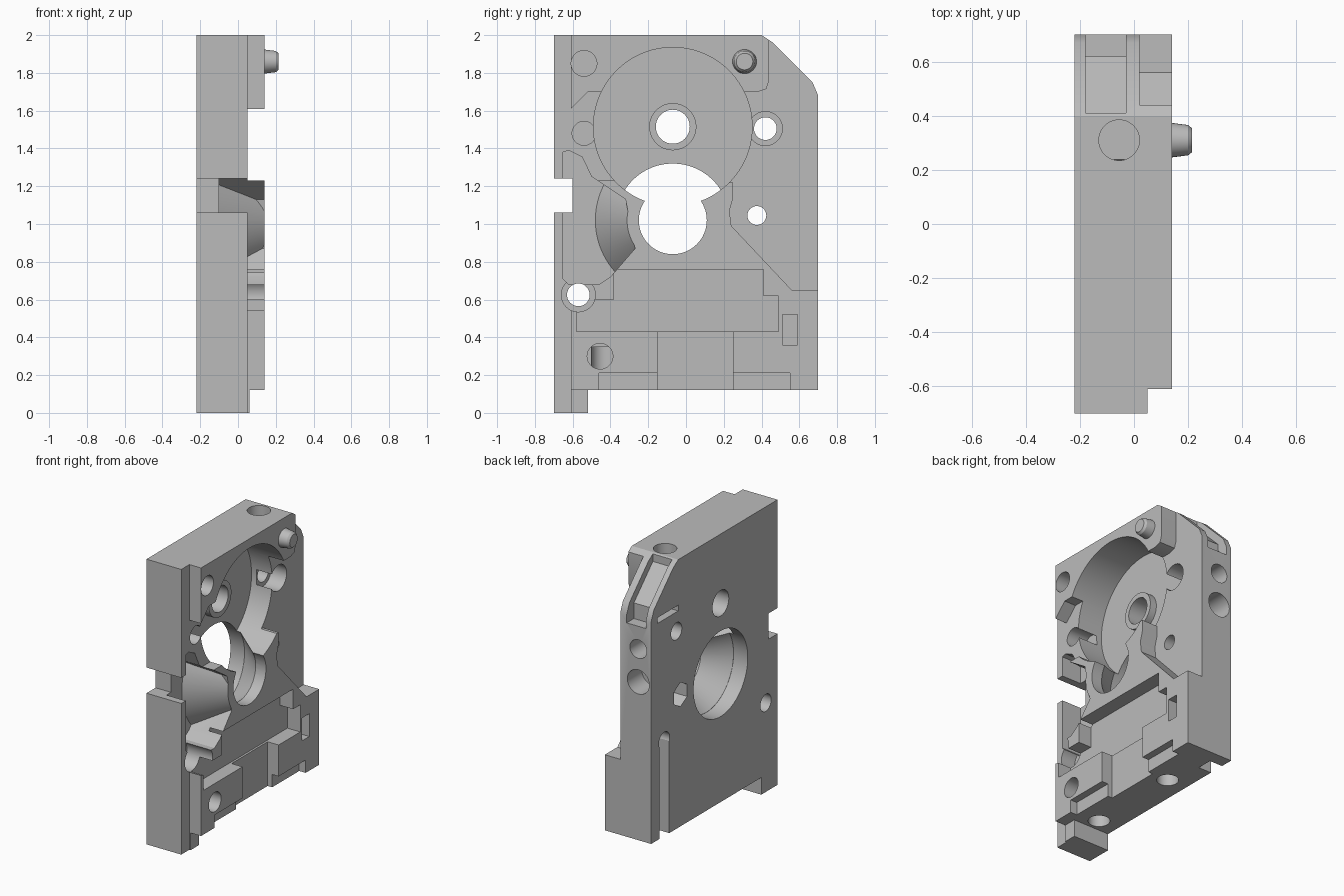
import bpy, bmesh, math
from mathutils import Matrix, Vector

cube = bpy.data.objects.get("Cube")
if cube:
    bpy.data.objects.remove(cube, do_unlink=True)

grey = bpy.data.materials.new("plain_grey")
grey.use_nodes = True
colour = (0.5, 0.5, 0.5, 1)
grey.diffuse_color = colour
grey.node_tree.nodes["Principled BSDF"].inputs["Base Color"].default_value = colour


def finish(name, bm):
    bmesh.ops.recalc_face_normals(bm, faces=bm.faces)
    mesh = bpy.data.meshes.new(name)
    bm.to_mesh(mesh)
    bm.free()
    mesh.materials.append(grey)
    ob = bpy.data.objects.new(name, mesh)
    bpy.context.collection.objects.link(ob)
    return ob


def prism(name, pts, x0, x1):
    """Side profile in (y, z), extruded from x0 to x1."""
    bm = bmesh.new()
    face = bm.faces.new([bm.verts.new((x0, y, z)) for y, z in pts])
    new = bmesh.ops.extrude_face_region(bm, geom=[face])["geom"]
    verts = [v for v in new if isinstance(v, bmesh.types.BMVert)]
    bmesh.ops.translate(bm, verts=verts, vec=(x1 - x0, 0, 0))
    return finish(name, bm)


def box(name, y0, y1, z0, z1, x0, x1):
    return prism(name, [(y0, z0), (y1, z0), (y1, z1), (y0, z1)], x0, x1)


def rod(name, start, end, r0, r1=None, sides=48):
    """Cylinder or cone frustum between two points."""
    a, b = Vector(start), Vector(end)
    turn = (b - a).to_track_quat('Z', 'Y').to_matrix().to_4x4()
    bm = bmesh.new()
    bmesh.ops.create_cone(bm, cap_ends=True, segments=sides, radius1=r0,
                          radius2=r0 if r1 is None else r1, depth=(b - a).length,
                          matrix=Matrix.Translation((a + b) / 2) @ turn)
    return finish(name, bm)


def bore(y, z, r, x0=-0.5, x1=0.5, r1=None, sides=48):
    return rod("bore", (x0, y, z), (x1, y, z), r, r1, sides)


def combine(target, tool, mode='DIFFERENCE'):
    tool.hide_render = True
    mod = target.modifiers.new("join", 'BOOLEAN')
    mod.operation, mod.object, mod.solver = mode, tool, 'EXACT'
    bpy.context.view_layer.objects.active = target
    bpy.ops.object.modifier_apply(modifier=mod.name)
    bpy.data.objects.remove(tool, do_unlink=True)


BACK, FACE, OUT = -0.22, 0.14, 0.5
AXIS_Y, WHEEL_Z, HOLE_Z = -0.07, 1.515, 1.02

# Full block with bottom foot, sloped rear corner and front notch
body = prism("housing_body", [
    (-0.7, 0), (-0.52, 0), (-0.52, 0.12), (0.7, 0.12), (0.7, 1.68), (0.67, 1.75),
    (0.46, 1.96), (0.4, 2), (-0.7, 2), (-0.7, 1.24), (-0.6, 1.24), (-0.6, 1.06),
    (-0.7, 1.06)], BACK, FACE)

# Stepped levels of the open side
steps = [
    box("front_rail_step", -0.9, -0.61, -0.1, 2.1, 0.05, OUT),
    box("foot_step", -0.9, 0, -0.1, 0.12, 0.06, OUT),
    prism("rear_plate_step", [
        (0.44, 2.1), (0.44, 1.76), (0.425, 1.715), (0.38, 1.7), (0.2, 1.7),
        (0.2, 1.22), (0.25, 1.22), (0.25, 1.14), (0.23, 1.07), (0.24, 0.99),
        (0.56, 0.65), (0.9, 0.65), (0.9, 2.1)], 0.02, OUT),
    prism("front_plate_step", [
        (-0.9, 1.61), (-0.61, 1.61), (-0.52, 1.7), (-0.3, 1.7), (-0.3, 1.23),
        (-0.9, 1.23)], 0.05, OUT),
    prism("lower_pocket", [
        (-0.58, 0.43), (0.49, 0.43), (0.49, 0.62), (0.41, 0.62), (0.41, 0.76),
        (-0.38, 0.76), (-0.38, 0.6), (-0.58, 0.6)], 0.04, OUT),
    box("centre_gap", -0.15, 0.25, 0, 0.45, 0.055, OUT),
    box("bottom_lip", -0.46, 0.55, 0, 0.21, 0.09, OUT),
    box("latch_slot", 0.51, 0.59, 0.36, 0.52, 0.06, OUT),
]
for tool in steps:
    combine(body, tool)

# Round wheel recess and its hub
combine(body, bore(AXIS_Y, WHEEL_Z, 0.42, -0.14, OUT, sides=96))
combine(body, bore(AXIS_Y, WHEEL_Z, 0.125, -0.2, -0.09), 'UNION')
combine(body, bore(AXIS_Y, WHEEL_Z, 0.09))

# Flared side recess wrapping a cone
flare = prism("flare", [
    (-0.65, 1.38), (-0.62, 1.39), (-0.55, 1.355), (-0.5, 1.25), (-0.32, 1.13),
    (-0.3, 1.03), (-0.27, 0.87), (-0.4, 0.72), (-0.46, 0.68), (-0.62, 0.68),
    (-0.65, 0.71)], -0.1, OUT)
combine(flare, bore(AXIS_Y, HOLE_Z, 0.48, -0.2, 0.3, 0.13, 96))
combine(body, flare)

# Main opening: wide at the back, narrow on the open side
combine(body, bore(AXIS_Y, HOLE_Z, 0.3, -OUT, -0.11, sides=96))
combine(body, bore(AXIS_Y, HOLE_Z, 0.3, -0.111, 0.06, 0.18, 96))
combine(body, bore(AXIS_Y, HOLE_Z, 0.18, sides=64))

# Screw holes through the plate and blind peg holes
holes = [
    bore(0.42, 1.505, 0.09, -0.1, OUT), bore(0.42, 1.505, 0.06),
    bore(0.375, 1.045, 0.05), bore(0.375, 1.045, 0.085, -OUT, -0.12, sides=6),
    bore(-0.57, 0.625, 0.09, -0.06, OUT), bore(-0.57, 0.625, 0.06),
    bore(-0.54, 1.85, 0.068, -0.06, OUT), bore(-0.54, 1.48, 0.063, -0.1, OUT),
    bore(-0.455, 0.3, 0.068, -0.06, OUT),
    rod("top_hole", (-0.055, 0.31, 1.8), (-0.055, 0.31, 2.2), 0.075),
    rod("rear_hole_upper", (-0.12, 0.54, 1.46), (-0.12, 0.9, 1.46), 0.065),
    rod("rear_hole_lower", (-0.12, 0.54, 1.23), (-0.12, 0.9, 1.23), 0.085),
]
for y in (-0.43, 0.25):
    holes.append(rod("bottom_hole", (-0.07, y, 0), (-0.07, y, 0.35), 0.07))
for tool in holes:
    combine(body, tool)

# Cable groove in the back, rounded at its top
combine(body, box("groove", 0.5, 0.61, 0, 0.79, -OUT, -0.12))
combine(body, bore(0.555, 0.79, 0.06, -OUT, -0.12))

# Channel along the sloped rear corner, with a thin side slot
combine(body, prism("corner_channel", [
    (0.41, 2.1), (0.41, 1.94), (0.62, 1.73), (0.62, 1.62), (0.9, 1.62),
    (0.9, 2.1)], -0.18, -0.03))
combine(body, box("side_slot", 0.4, 0.63, 1.64, 1.68, -OUT, -0.15))

# Locating pin
pin = rod("locating_pin", (0.13, 0.31, 1.86), (0.2, 0.31, 1.86), 0.065, 0.056, 32)
tip = rod("locating_pin_tip", (0.2, 0.31, 1.86), (0.215, 0.31, 1.86), 0.056, 0.044, 32)

# Smooth round walls, sharp edges elsewhere
bpy.ops.object.select_all(action='DESELECT')
for ob in (body, pin, tip):
    ob.select_set(True)
bpy.context.view_layer.objects.active = body
bpy.ops.object.shade_smooth_by_angle(angle=math.radians(25))
